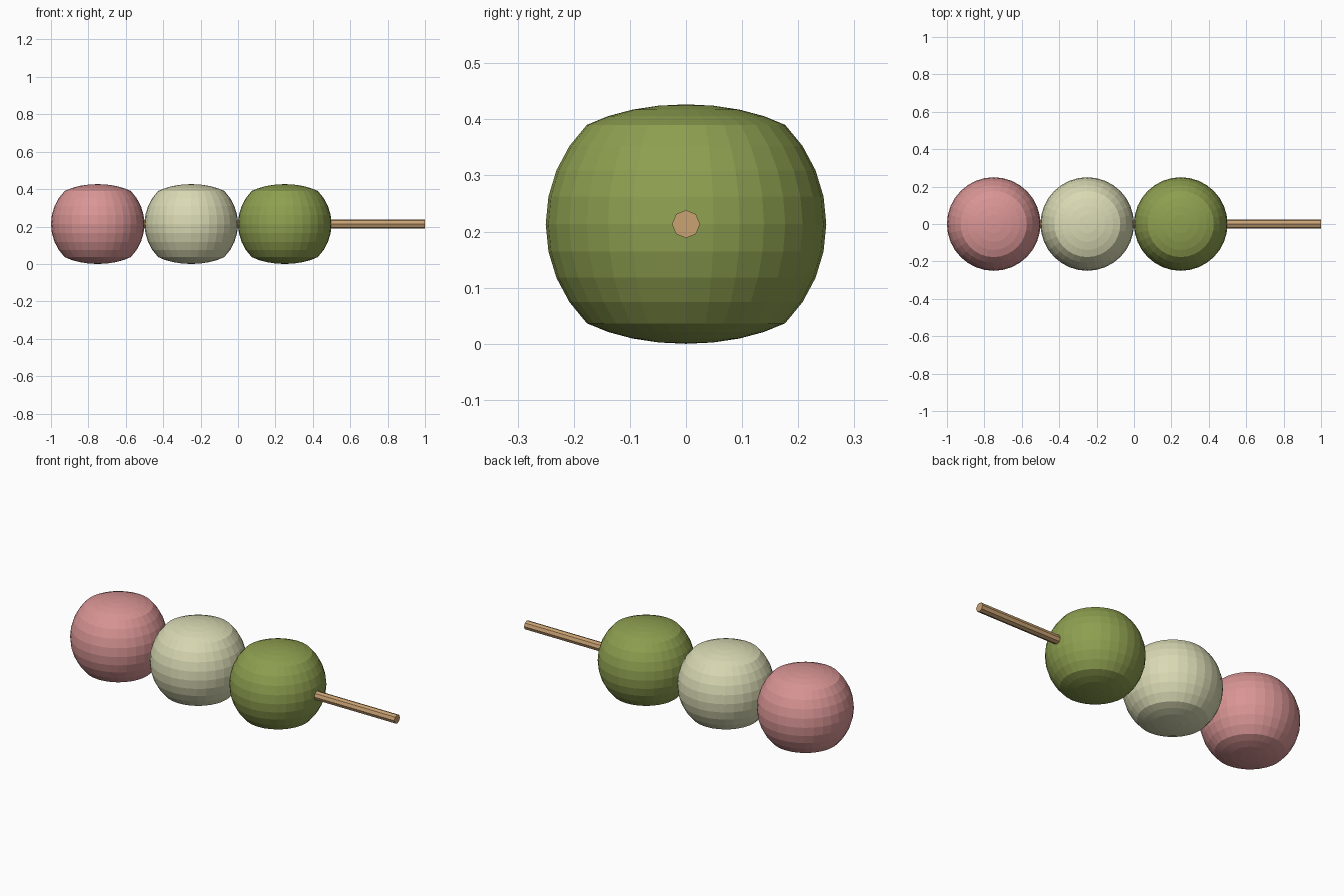
import bpy
import math

if "Cube" in bpy.data.objects:
    bpy.data.objects.remove(bpy.data.objects["Cube"])

R = 0.25                              # dumpling radius
SHOULDER = R * math.sin(math.pi / 4)  # height where the flattened caps begin
CZ = SHOULDER + (R - SHOULDER) * 0.5  # centre height, so the base rests on z = 0


def material(name, rgb):
    mat = bpy.data.materials.new(name)
    mat.diffuse_color = (*rgb, 1)
    mat.use_nodes = True
    mat.node_tree.nodes["Principled BSDF"].inputs["Base Color"].default_value = mat.diffuse_color
    return mat


def dumpling(name, x, rgb):
    bpy.ops.mesh.primitive_uv_sphere_add(segments=32, ring_count=16, radius=R,
                                         location=(x, 0, CZ))
    ob = bpy.context.object
    ob.name = name
    # Squash the top and bottom caps to half their height
    for v in ob.data.vertices:
        extra = abs(v.co.z) - SHOULDER
        if extra > 0:
            v.co.z = math.copysign(SHOULDER + extra * 0.5, v.co.z)
    ob.data.materials.append(material(name + "_colour", rgb))


# Three dumplings in a row
dumpling("pink_dumpling", -0.75, (0.70, 0.30, 0.30))
dumpling("cream_dumpling", -0.25, (0.70, 0.70, 0.46))
dumpling("green_dumpling", 0.25, (0.27, 0.35, 0.08))

# Eight-sided skewer running through them
x0, x1 = -0.9, 1.0
bpy.ops.mesh.primitive_cylinder_add(vertices=8, radius=0.025, depth=x1 - x0,
                                    location=((x0 + x1) / 2, 0, CZ),
                                    rotation=(0, math.pi / 2, 0))
stick = bpy.context.object
stick.name = "skewer"
stick.data.materials.append(material("skewer_wood", (0.58, 0.36, 0.17)))
